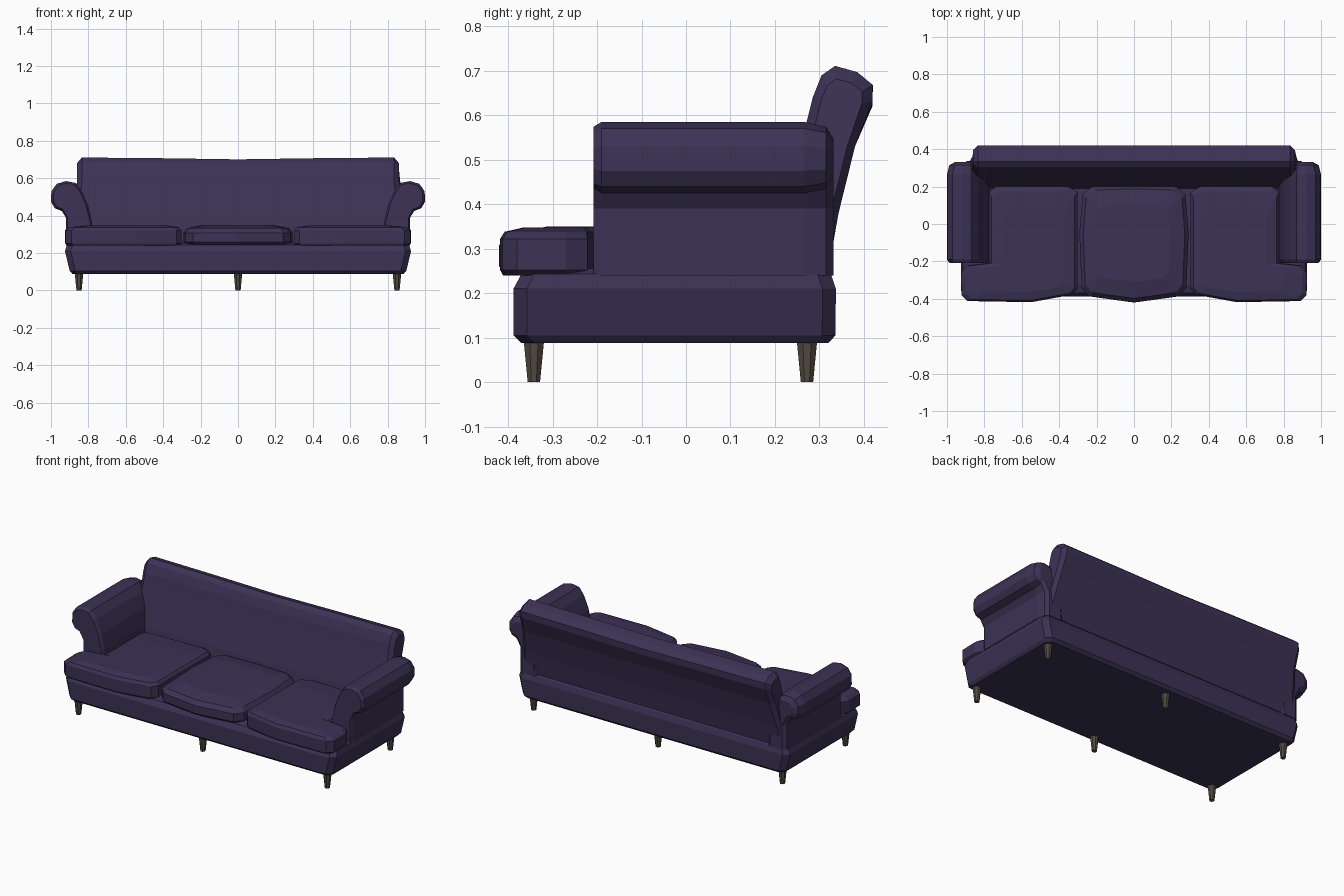
import bpy, bmesh, math

if "Cube" in bpy.data.objects:
    bpy.data.objects.remove(bpy.data.objects["Cube"])


def material(name, rgb):
    m = bpy.data.materials.new(name)
    m.diffuse_color = (*rgb, 1)
    m.use_nodes = True
    m.node_tree.nodes["Principled BSDF"].inputs["Base Color"].default_value = m.diffuse_color
    return m


FABRIC = material("purple_fabric", (0.045, 0.032, 0.09))
WOOD = material("dark_wood", (0.085, 0.07, 0.052))


def loft(name, rings, mat, sx=1):
    """Skin a list of equal-length rings and cap both ends."""
    bm = bmesh.new()
    vs = [[bm.verts.new((sx * x, y, z)) for x, y, z in r] for r in rings]
    n = len(rings[0])
    for a, b in zip(vs, vs[1:]):
        for i in range(n):
            j = (i + 1) % n
            bm.faces.new((a[i], a[j], b[j], b[i]))
    bm.faces.new(vs[0])
    bm.faces.new(vs[-1])
    bmesh.ops.recalc_face_normals(bm, faces=bm.faces[:])
    me = bpy.data.meshes.new(name)
    bm.to_mesh(me)
    bm.free()
    me.materials.append(mat)
    ob = bpy.data.objects.new(name, me)
    bpy.context.collection.objects.link(ob)
    return ob


# Base: stacked chamfered rectangles
def chamfered(hx, y0, y1, z, c=0.03):
    return [(-hx + c, y0, z), (hx - c, y0, z), (hx, y0 + c, z), (hx, y1 - c, z),
            (hx - c, y1, z), (-hx + c, y1, z), (-hx, y1 - c, z), (-hx, y0 + c, z)]


loft("base", [chamfered(*p) for p in [
    (0.885, -0.37, 0.32, 0.088), (0.90, -0.388, 0.336, 0.105),
    (0.925, -0.388, 0.337, 0.21), (0.915, -0.37, 0.326, 0.243),
    (0.89, -0.325, 0.31, 0.256)]], FABRIC)

# Rolled arms: scroll profile (x, z) run front to back, shrunk at the ends
ARM = [(0.92, 0.24), (0.92, 0.39), (0.942, 0.425), (0.98, 0.44), (1.0, 0.475),
       (0.998, 0.53), (0.97, 0.57), (0.92, 0.585), (0.87, 0.575),
       (0.835, 0.53), (0.80, 0.45), (0.78, 0.36), (0.77, 0.24)]


def arm_ring(y, s):
    ring = []
    for x, z in ARM:
        if z > 0.41:
            ring.append((0.9 + (x - 0.9) * s, y, 0.5 + (z - 0.5) * s))
        else:
            ring.append((0.85 + (x - 0.85) * s, y, z))
    return ring


arm_rings = [arm_ring(y, s) for y, s in
             [(-0.208, 0.87), (-0.19, 1), (0.265, 1), (0.315, 0.87), (0.332, 0.55)]]

# Backrest: leaning side profile (y, z) run across, dipping at the middle
BACK = [(0.32, 0.25), (0.343, 0.38), (0.38, 0.53), (0.419, 0.63), (0.42, 0.668),
        (0.385, 0.697), (0.335, 0.711), (0.305, 0.69), (0.285, 0.64),
        (0.27, 0.58), (0.235, 0.45), (0.205, 0.35), (0.19, 0.25)]


def back_ring(x, s, dip):
    ring = []
    for y, z in BACK:
        spread = 1 + 0.05 * max(0, 0.55 - z) / 0.3     # wider towards the base
        if z > 0.56:
            ring.append((x, 0.345 + (y - 0.345) * s, 0.62 + (z - 0.62) * s - dip))
        else:
            mid = 0.255 + (z - 0.25) * 0.25
            ring.append((x * spread, mid + (y - mid) * s, z))
    return ring


loft("backrest", [back_ring(*p) for p in [
    (-0.86, 0.68, 0), (-0.835, 1, 0), (-0.4, 1, 0.004), (0, 1, 0.01),
    (0.4, 1, 0.004), (0.835, 1, 0), (0.86, 0.68, 0)]], FABRIC)

# Seat cushions: plan outline scaled about a centre at each height
def cushion(name, outline, centre, layers, sx=1):
    cx, cy = centre
    loft(name, [[(cx + (x - cx) * s, cy + (y - cy) * s, z) for x, y in outline]
                for z, s in layers], FABRIC, sx)


SIDE = [(0.302, -0.345), (0.33, -0.378), (0.55, -0.418), (0.89, -0.412),
        (0.922, -0.38), (0.925, -0.27), (0.90, -0.222), (0.775, -0.208),
        (0.775, 0.17), (0.74, 0.2), (0.36, 0.205), (0.302, 0.17)]
SIDE_LAYERS = [(0.24, 0.96), (0.252, 1), (0.322, 1), (0.338, 0.94), (0.348, 0.68)]

half = [(0.24, -0.387), (0.28, -0.34), (0.292, -0.05), (0.275, 0.16), (0.22, 0.203)]
MIDDLE = [(0, -0.42)] + half + [(0, 0.21)] + [(-x, y) for x, y in reversed(half)]
cushion("middle_seat_cushion", MIDDLE, (0, -0.1),
        [(0.245, 0.95), (0.26, 1), (0.308, 1), (0.333, 0.93), (0.35, 0.66)])

# Mirrored parts
for side, sx in (("right", 1), ("left", -1)):
    loft(side + "_arm", arm_rings, FABRIC, sx)
    cushion(side + "_seat_cushion", SIDE, (0.55, -0.25), SIDE_LAYERS, sx)


# Six tapered eight-sided legs
def leg_ring(cx, cy, r, z):
    return [(cx + r * math.cos(math.pi * (i + 0.5) / 4),
             cy + r * math.sin(math.pi * (i + 0.5) / 4), z) for i in range(8)]


for row, y in (("front", -0.342), ("back", 0.272)):
    for col, x in (("left", -0.85), ("middle", 0), ("right", 0.85)):
        loft(f"{row}_{col}_leg",
             [leg_ring(x, y, 0.015, 0), leg_ring(x, y, 0.025, 0.095)], WOOD)
